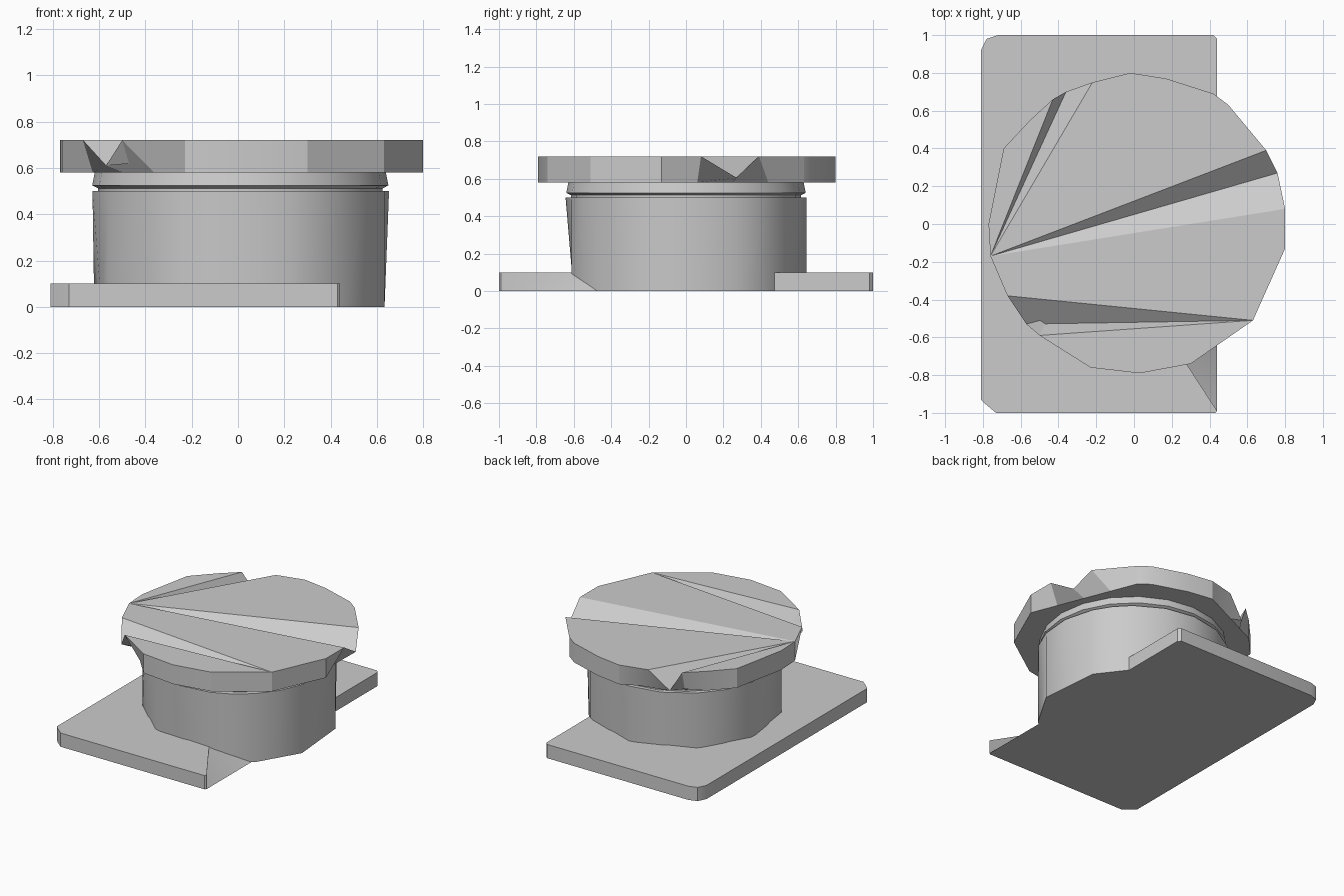
import bpy, bmesh
from math import sin, cos, radians
from mathutils import Vector

cube = bpy.data.objects.get("Cube")
if cube:
    bpy.data.objects.remove(cube)

grey = bpy.data.materials.new("plain grey")
grey.use_nodes = True
grey.diffuse_color = (0.6, 0.6, 0.6, 1)
grey.node_tree.nodes["Principled BSDF"].inputs["Base Color"].default_value = (0.6, 0.6, 0.6, 1)


def loft(name, rings, smooth=30, top_faces=None):
    """Skin closed rings of equal length from bottom to top, with both ends capped."""
    bm = bmesh.new()
    loops = [[bm.verts.new(p) for p in ring] for ring in rings]
    n = len(loops[0])
    for low, high in zip(loops, loops[1:]):
        for i in range(n):
            j = (i + 1) % n
            bm.faces.new((low[i], low[j], high[j], high[i]))
    bm.faces.new(loops[0][::-1])
    for ids in top_faces or [range(n)]:
        bm.faces.new([loops[-1][i] for i in ids])
    bmesh.ops.recalc_face_normals(bm, faces=bm.faces)
    mesh = bpy.data.meshes.new(name)
    bm.to_mesh(mesh)
    bm.free()
    mesh.materials.append(grey)
    obj = bpy.data.objects.new(name, mesh)
    bpy.context.collection.objects.link(obj)
    bpy.ops.object.select_all(action='DESELECT')
    obj.select_set(True)
    bpy.context.view_layer.objects.active = obj
    bpy.ops.object.shade_smooth_by_angle(angle=radians(smooth))
    return obj


def polar(angle, radius, z):
    return Vector((0.01 + radius * cos(radians(angle)), radius * sin(radians(angle)), z))


# Base plate: clipped corners, with one stretch of edge sloping down beside the drum
left_side = [(0.42, 1), (-0.72, 1), (-0.78, 0.98), (-0.81, 0.92),
             (-0.81, -0.93), (-0.79, -0.95), (-0.73, -1)]
foot = left_side + [(0.43, -1), (0.44, -0.99), (0.44, -0.46), (0.44, 0), (0.44, 0.98)]
deck = left_side + [(0.43, -1), (0.44, -0.99), (0.2, -0.62), (0.44, 0), (0.44, 0.98)]
loft("base_plate", [[(x, y, 0) for x, y in foot], [(x, y, 0.1) for x, y in deck]])

# Drum: ten-sided at the foot, rounder at the top
corners = [-72, -46, -15, 25, 50, 90, 132, 168, 208, 246]
drum_foot, drum_top = [], []
for a, b in zip(corners, corners[1:] + [288]):
    p, q = polar(a, 0.645, 0), polar(b, 0.645, 0)
    drum_foot += [p, (p + q) / 2]
    drum_top += [polar(a, 0.645, 0.5), polar((a + b) / 2, 0.645, 0.5)]
loft("drum", [drum_foot, drum_top], 50)

# Neck: narrow groove above the drum, then a collar under the cap
profile = [(0.615, 0.49), (0.615, 0.512), (0.64, 0.525), (0.625, 0.6)]
loft("neck", [[polar(i * 18, r, z) for i in range(20)] for r, z in profile], 50)

# Cap: irregular disc with three dips in its rim
rim = [(-0.76, -0.17), (-0.67, -0.38), (-0.57, -0.53), (-0.5, -0.59), (-0.23, -0.76),
       (0.03, -0.79), (0.3, -0.74), (0.63, -0.51), (0.8, -0.13), (0.8, 0.08),
       (0.76, 0.27), (0.7, 0.39), (0.5, 0.63), (0.42, 0.69), (0.17, 0.77),
       (-0.02, 0.8), (-0.22, 0.75), (-0.36, 0.7), (-0.43, 0.66), (-0.55, 0.55),
       (-0.69, 0.4), (-0.77, 0)]
dips = {2: 0.61, 10: 0.605, 17: 0.585}
cap_top = [Vector((x, y, dips.get(i, 0.72))) for i, (x, y) in enumerate(rim)]
cap_foot = [Vector((x, y, 0.58)) for x, y in rim]
# The lower rim cuts straight across beneath each dip
for d in dips:
    for k in (-1, 0, 1):
        cap_foot[d + k] = cap_foot[d - 2].lerp(cap_foot[d + 2], (k + 2) / 4)
# Flat areas of the top, separated by the long creases running to the dips
top = [(0, 1, 7, 8, 9), (1, 2, 7), (2, 3, 7), (3, 4, 5, 6, 7), (0, 9, 10), (0, 10, 11),
       (0, *range(11, 17)), (0, 16, 17), (0, 17, 18), (0, *range(18, 22))]
loft("cap", [cap_foot, cap_top], 20, top)
